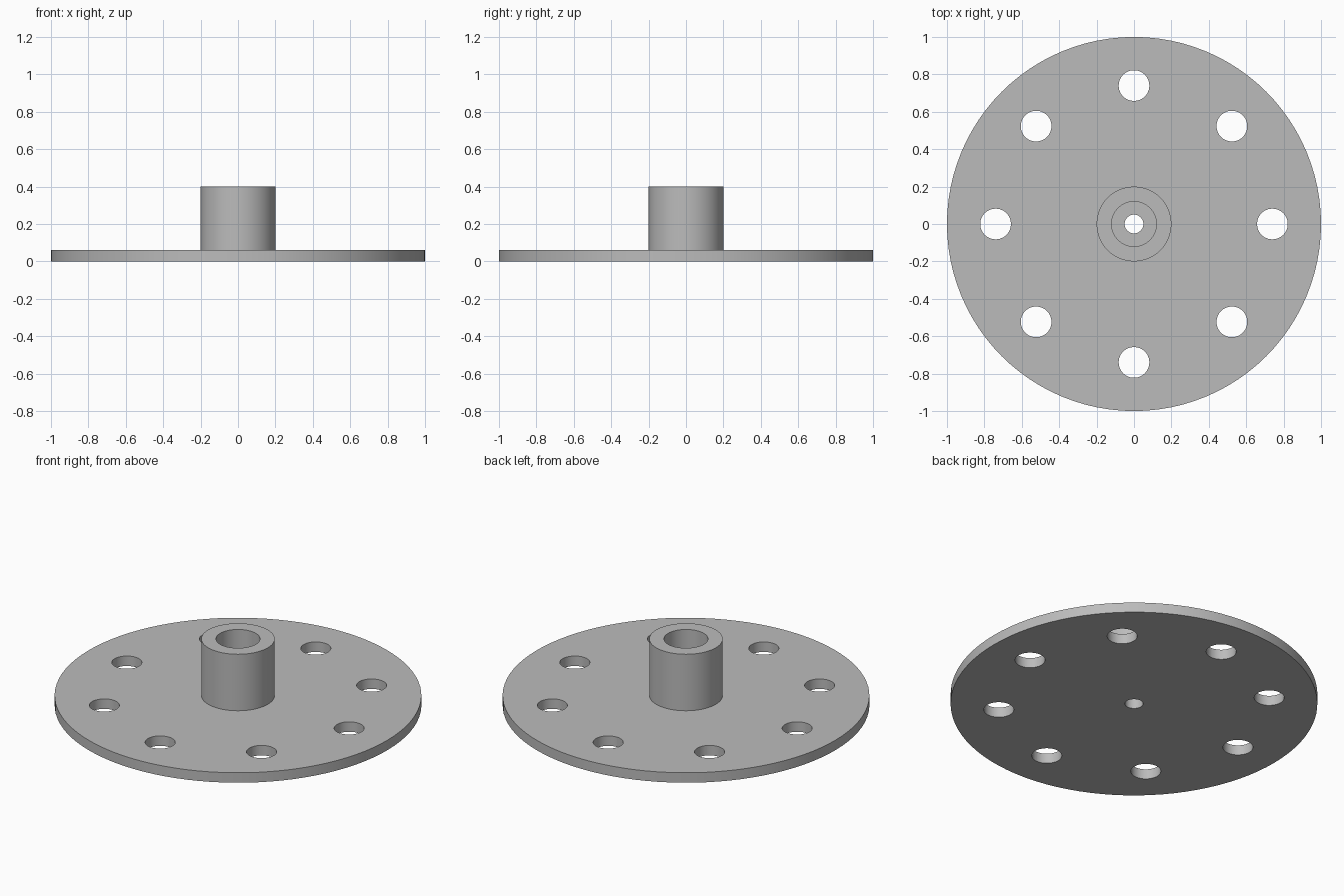
import bpy
import bmesh
import math
from mathutils import Matrix

if "Cube" in bpy.data.objects:
    bpy.data.objects.remove(bpy.data.objects["Cube"], do_unlink=True)

SEGMENTS = 96
PLATE_R, PLATE_H = 1.0, 0.06
HUB_R, HUB_H = 0.2, 0.4
BORE_R, PILOT_R = 0.12, 0.05
BOLT_CIRCLE, BOLT_R, BOLT_COUNT = 0.74, 0.082, 8

# Plain grey metal
grey = bpy.data.materials.new("grey metal")
grey.use_nodes = True
colour = (0.5, 0.5, 0.5, 1)
grey.diffuse_color = colour
grey.node_tree.nodes["Principled BSDF"].inputs["Base Color"].default_value = colour


def make_object(name, bm):
    bmesh.ops.recalc_face_normals(bm, faces=bm.faces)
    mesh = bpy.data.meshes.new(name)
    bm.to_mesh(mesh)
    bm.free()
    obj = bpy.data.objects.new(name, mesh)
    bpy.context.collection.objects.link(obj)
    mesh.materials.append(grey)
    return obj


# Plate, hub and stepped bore turned from one closed section
section = [(PILOT_R, 0), (PLATE_R, 0), (PLATE_R, PLATE_H), (HUB_R, PLATE_H),
           (HUB_R, HUB_H), (BORE_R, HUB_H), (BORE_R, PLATE_H), (PILOT_R, PLATE_H)]
bm = bmesh.new()
verts = [bm.verts.new((r, 0, z)) for r, z in section]
edges = [bm.edges.new((v, verts[i - 1])) for i, v in enumerate(verts)]
bmesh.ops.spin(bm, geom=verts + edges, cent=(0, 0, 0), axis=(0, 0, 1),
               angle=math.tau, steps=SEGMENTS, use_merge=True)
bmesh.ops.remove_doubles(bm, verts=bm.verts, dist=0.0001)
flange = make_object("hub_flange", bm)

# Ring of bolt holes
bm = bmesh.new()
for i in range(BOLT_COUNT):
    place = Matrix.Rotation(math.tau * i / BOLT_COUNT, 4, "Z") @ Matrix.Translation((BOLT_CIRCLE, 0, 0))
    bmesh.ops.create_cone(bm, cap_ends=True, segments=48, radius1=BOLT_R,
                          radius2=BOLT_R, depth=0.3, matrix=place)
cutter = make_object("bolt_hole_cutter", bm)
cutter.hide_render = True

cut = flange.modifiers.new("bolt holes", "BOOLEAN")
cut.operation = "DIFFERENCE"
cut.solver = "EXACT"
cut.object = cutter

bpy.ops.object.select_all(action="DESELECT")
flange.select_set(True)
bpy.context.view_layer.objects.active = flange
bpy.ops.object.modifier_apply(modifier=cut.name)
bpy.data.objects.remove(cutter, do_unlink=True)

# Smooth walls with crisp rims
bpy.ops.object.shade_smooth_by_angle(angle=math.radians(30))
